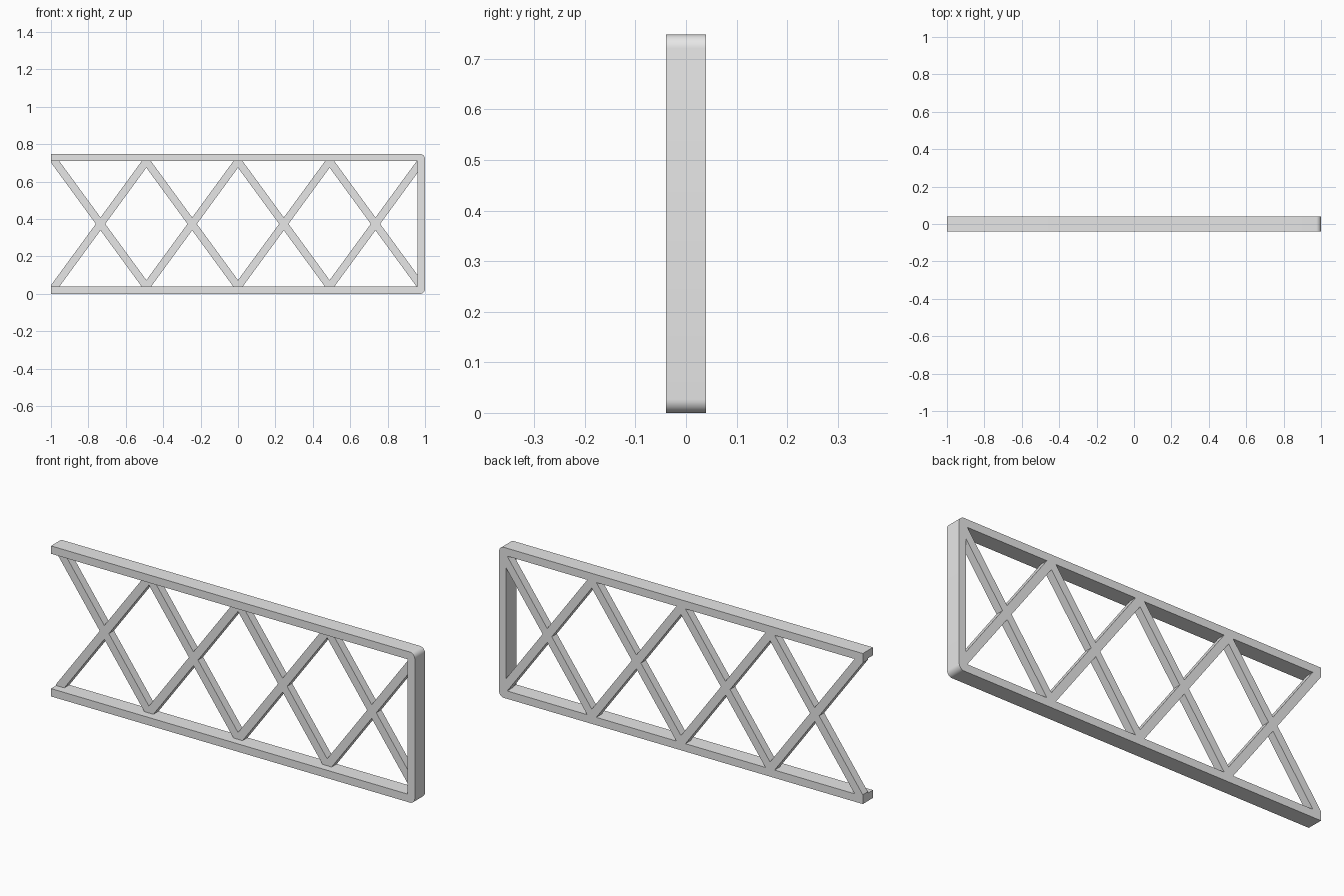
import bpy
import bmesh
import math
from mathutils import Vector

if "Cube" in bpy.data.objects:
    bpy.data.objects.remove(bpy.data.objects["Cube"], do_unlink=True)

HEIGHT = 0.748      # overall height
BAR = 0.039         # thickness of rails and post
HALF_DEPTH = 0.04
RADIUS = 0.027      # rounding of the outer corners
PITCH = 0.49        # spacing of the lattice joints
BRACE = 0.025       # half width of a brace, measured along x

metal = bpy.data.materials.new("plain grey")
metal.use_nodes = True
metal.diffuse_color = (0.8, 0.8, 0.8, 1)
metal.node_tree.nodes["Principled BSDF"].inputs["Base Color"].default_value = (0.8, 0.8, 0.8, 1)


def prism(name, outlines, y0, y1, clip=None):
    """Extrude x-z outlines from y0 to y1, first trimming them to the x range clip."""
    bm = bmesh.new()
    for outline in outlines:
        bm.faces.new([bm.verts.new((x, y0, z)) for x, z in outline])
    for limit, side in zip(clip or (), (-1, 1)):
        bmesh.ops.bisect_plane(bm, geom=bm.verts[:] + bm.edges[:] + bm.faces[:],
                               plane_co=(limit, 0, 0), plane_no=(side, 0, 0),
                               clear_outer=True)
    result = bmesh.ops.extrude_face_region(bm, geom=bm.faces[:], use_keep_orig=True)
    moved = [v for v in result["geom"] if isinstance(v, bmesh.types.BMVert)]
    bmesh.ops.translate(bm, verts=moved, vec=Vector((0, y1 - y0, 0)))
    bmesh.ops.recalc_face_normals(bm, faces=bm.faces[:])
    mesh = bpy.data.meshes.new(name)
    bm.to_mesh(mesh)
    bm.free()
    mesh.materials.append(metal)
    obj = bpy.data.objects.new(name, mesh)
    bpy.context.collection.objects.link(obj)
    return obj


def activate(obj):
    bpy.ops.object.select_all(action="DESELECT")
    obj.select_set(True)
    bpy.context.view_layer.objects.active = obj


def corner(cx, cz, start):
    """Quarter circle of points, beginning at the angle start in degrees."""
    angles = [math.radians(start + 90 * i / 8) for i in range(9)]
    return [(cx + RADIUS * math.cos(a), cz + RADIUS * math.sin(a)) for a in angles]


# Frame: two rails joined by one end post with rounded outer corners
outline = [(-1, 0)]
outline += corner(1 - RADIUS, RADIUS, -90)
outline += corner(1 - RADIUS, HEIGHT - RADIUS, 0)
outline += [(-1, HEIGHT), (-1, HEIGHT - BAR), (1 - BAR, HEIGHT - BAR),
            (1 - BAR, BAR), (-1, BAR)]
frame = prism("frame", [outline], -HALF_DEPTH, HALF_DEPTH)
activate(frame)
bpy.ops.object.shade_smooth_by_angle(angle=math.radians(30))


# Lattice: crossing braces in the rear half of the frame
def braces(name, z_start, z_end):
    bars = []
    for i in range(4):
        a = (i - 2) * PITCH
        b = a + PITCH
        bars.append([(a - BRACE, z_start), (a + BRACE, z_start),
                     (b + BRACE, z_end), (b - BRACE, z_end)])
    return prism(name, bars, 0, HALF_DEPTH, clip=(-1, 1 - BAR))


lattice = braces("lattice_braces", BAR, HEIGHT - BAR)
falling = braces("falling_braces", HEIGHT - BAR, BAR)
falling.hide_render = True
union = lattice.modifiers.new("join_crossings", "BOOLEAN")
union.operation = "UNION"
union.solver = "EXACT"
union.object = falling
activate(lattice)
bpy.ops.object.modifier_apply(modifier=union.name)
bpy.data.objects.remove(falling, do_unlink=True)
